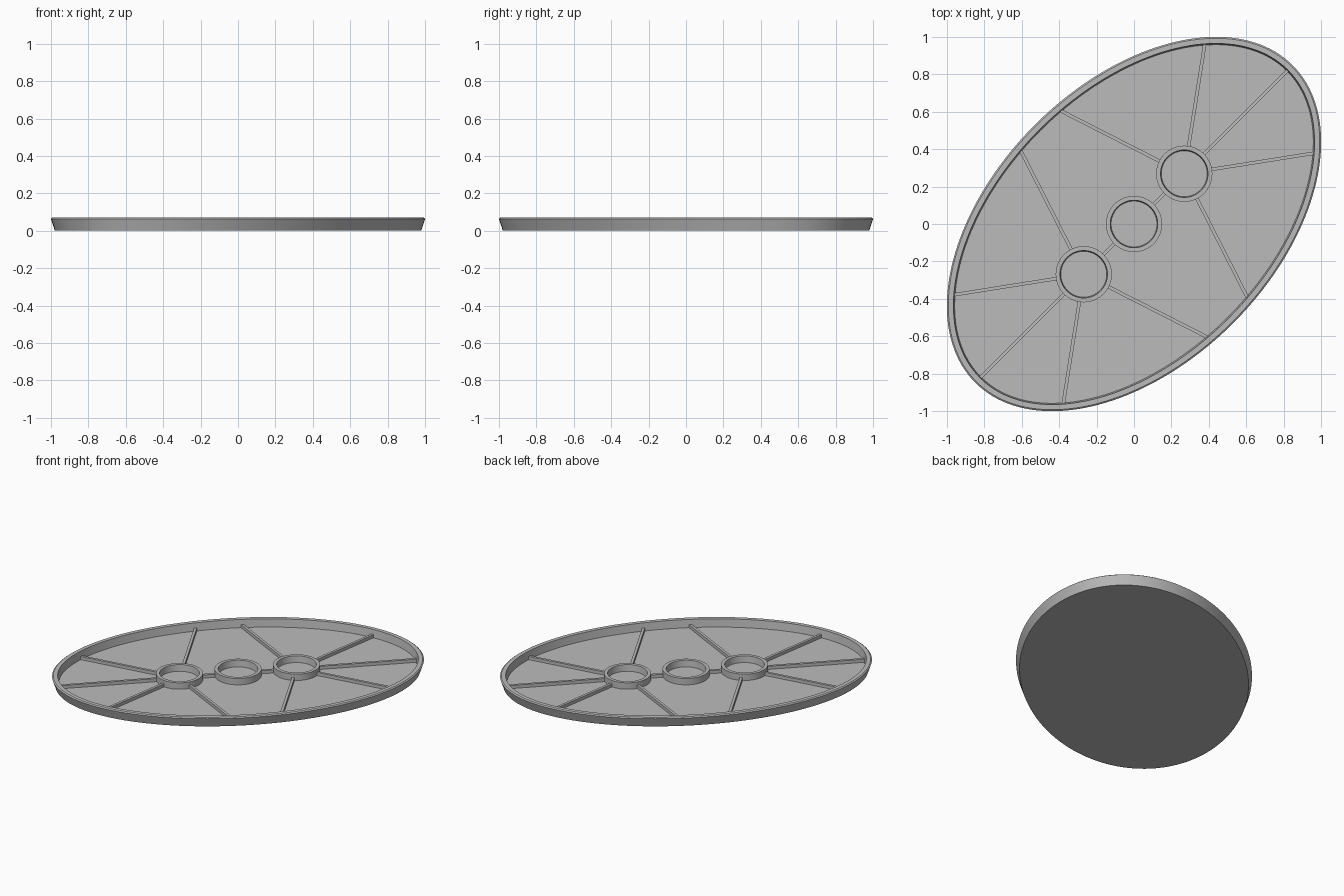
import bpy, bmesh, math
from mathutils import Matrix, Vector

cube = bpy.data.objects.get("Cube")
if cube:
    bpy.data.objects.remove(cube, do_unlink=True)

LONG, SHORT = 1.2, 0.75      # semi-axes of the oval
FLOOR = 0.015
HUB_X = 0.38                 # hub distance along the long axis
HUB_R = 0.15
TURN = Matrix.Rotation(math.radians(45), 4, 'Z')

grey = bpy.data.materials.new("plain_grey")
grey.use_nodes = True
grey.diffuse_color = (0.5, 0.5, 0.5, 1)
grey.node_tree.nodes["Principled BSDF"].inputs["Base Color"].default_value = (0.5, 0.5, 0.5, 1)


def finish(name, bm):
    """Turn the part onto the diagonal and shade it smooth with sharp edges."""
    bmesh.ops.recalc_face_normals(bm, faces=bm.faces)
    bm.transform(TURN)
    mesh = bpy.data.meshes.new(name)
    bm.to_mesh(mesh)
    bm.free()
    mesh.materials.append(grey)
    ob = bpy.data.objects.new(name, mesh)
    bpy.context.collection.objects.link(ob)
    bpy.ops.object.select_all(action='DESELECT')
    ob.select_set(True)
    bpy.context.view_layer.objects.active = ob
    bpy.ops.object.shade_smooth_by_angle(angle=math.radians(30))
    return ob


def lathe_oval(bm, profile, a, b, centre=0, segments=96, closed=False):
    """Sweep (inset, height) points around an oval; cap both ends or close the loop."""
    rings = []
    for inset, z in profile:
        angles = [2 * math.pi * i / segments for i in range(segments)]
        rings.append([bm.verts.new((centre + (a - inset) * math.cos(t),
                                    (b - inset) * math.sin(t), z)) for t in angles])
    pairs = list(zip(rings, rings[1:]))
    if closed:
        pairs.append((rings[-1], rings[0]))
    for low, high in pairs:
        for i in range(segments):
            j = (i + 1) % segments
            bm.faces.new((low[i], low[j], high[j], high[i]))
    if not closed:
        bm.faces.new(rings[0])
        bm.faces.new(rings[-1])


# Oval tray: flared outside, chamfered lip, sloping inner wall, flat floor
bm = bmesh.new()
lathe_oval(bm, [(0.022, 0), (0, 0.064), (0.008, 0.07), (0.036, 0.07), (0.043, FLOOR)],
           LONG, SHORT, segments=160)
finish("oval_tray", bm)

# Three ring hubs along the long axis
for name, x in (("left_hub", HUB_X), ("centre_hub", 0), ("right_hub", -HUB_X)):
    bm = bmesh.new()
    lathe_oval(bm, [(0, FLOOR - 0.005), (0, 0.06), (0.023, 0.06), (0.028, FLOOR - 0.005)],
               HUB_R, HUB_R, centre=x, segments=64, closed=True)
    finish(name, bm)


def wall_distance(x, angle):
    """Distance from a hub centre to the inner wall in one direction."""
    a, b = LONG - 0.04, SHORT - 0.04
    c, s = math.cos(angle), math.sin(angle)
    p = (c / a) ** 2 + (s / b) ** 2
    q = x * c / a ** 2
    return (-q + math.sqrt(q * q - p * ((x / a) ** 2 - 1))) / p


def rib(name, x, angle, start, end, width=0.018, top=0.037):
    """Straight bar on the floor, running out from a hub."""
    bm = bmesh.new()
    bmesh.ops.create_cube(bm, size=1)
    base = FLOOR - 0.005
    bm.transform(Matrix.Translation((x, 0, 0)) @ Matrix.Rotation(angle, 4, 'Z')
                 @ Matrix.Translation(((start + end) / 2, 0, (base + top) / 2))
                 @ Matrix.Diagonal(Vector((end - start, width, top - base, 1))))
    finish(name, bm)


# Ribs fanning from the outer hubs, and a short link to the centre hub
for side, x, turn in (("left", HUB_X, 0), ("right", -HUB_X, math.pi)):
    for n, degrees in enumerate((-108, -36, 0, 36, 108)):
        angle = math.radians(degrees) + turn
        rib(f"{side}_rib_{n + 1}", x, angle, HUB_R - 0.01, wall_distance(x, angle))
    rib(f"{side}_link_rib", x, turn + math.pi, HUB_R - 0.01, HUB_X - HUB_R + 0.01)
